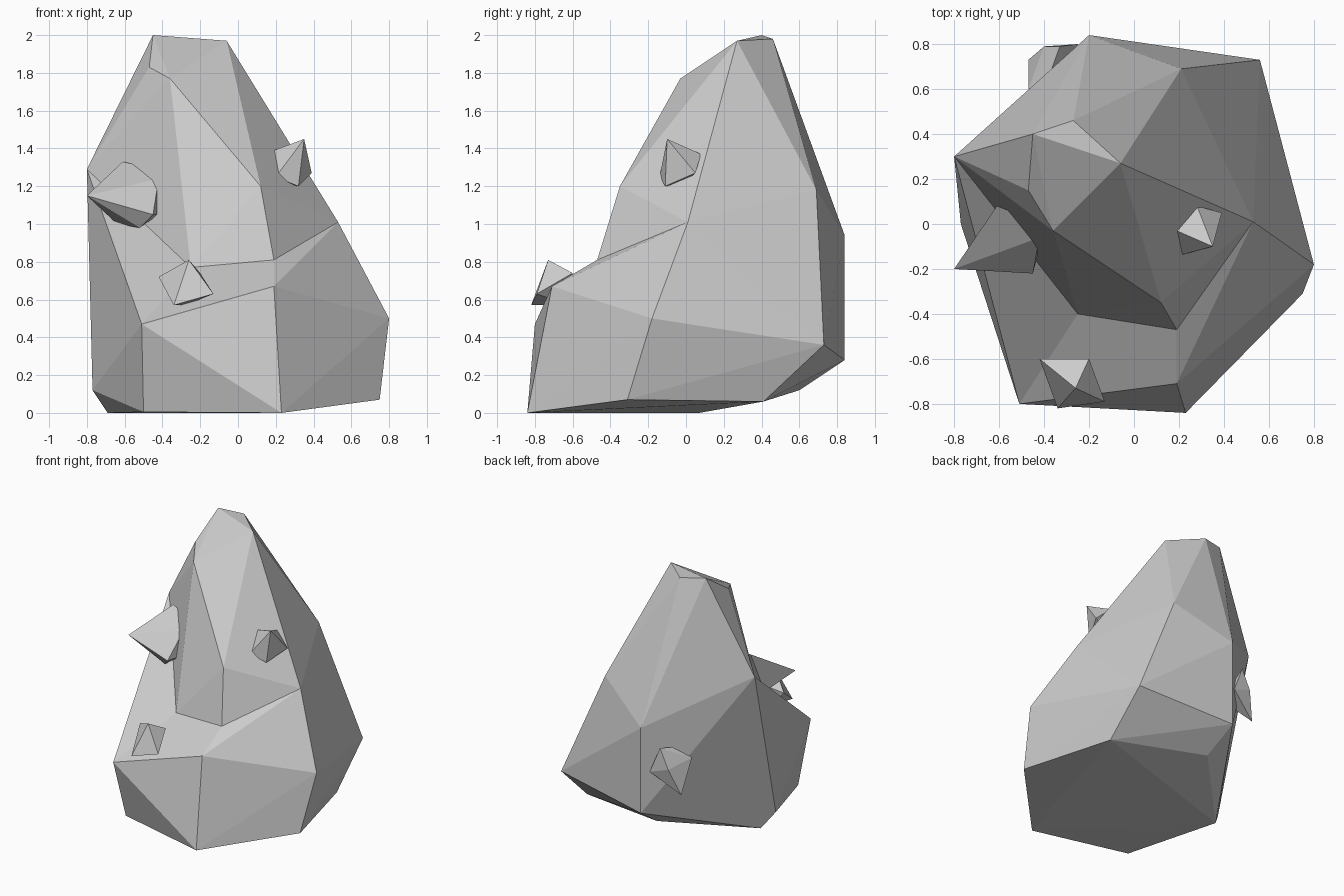
import bpy, bmesh

if "Cube" in bpy.data.objects:
    bpy.data.objects.remove(bpy.data.objects["Cube"])

# Key corners of the boulder, named by letter
V = dict(
    # pointed summit
    A=(-.45, .40, 2.0), B=(-.06, .27, 1.97), C=(-.27, .46, 1.98),
    D=(-.47, .15, 1.83), E=(-.36, -.03, 1.77),
    # front wall and shelf
    F=(.12, -.35, 1.2), G=(.19, -.47, .81), H=(.19, -.71, .67),
    I=(-.51, -.80, .47), J=(-.25, -.40, .77),
    # right side and front base
    K=(.53, .01, 1.01), L=(.80, -.18, .5), M=(.75, -.31, .07),
    N=(.23, -.84, 0), O=(-.50, -.66, .005),
    # left and back
    P=(-.80, .30, 1.29), Q=(.21, .69, 1.18), R=(.56, .73, .36),
    S=(-.20, .84, .94), T=(-.20, .84, .28), U=(-.17, .60, .12),
    V=(.56, .41, .06), W=(-.69, .07, 0), X=(-.77, 0, .12))


def hull(name, points):
    """Faceted stone: the convex hull of a few corner points."""
    bm = bmesh.new()
    for p in points:
        bm.verts.new(p)
    res = bmesh.ops.convex_hull(bm, input=bm.verts)
    junk = {g for g in res["geom_interior"] + res["geom_unused"]
            if isinstance(g, bmesh.types.BMVert)}
    bmesh.ops.delete(bm, geom=list(junk), context='VERTS')
    bmesh.ops.dissolve_limit(bm, angle_limit=.03, verts=bm.verts, edges=bm.edges)
    bmesh.ops.recalc_face_normals(bm, faces=bm.faces)
    me = bpy.data.meshes.new(name)
    bm.to_mesh(me)
    bm.free()
    ob = bpy.data.objects.new(name, me)
    bpy.context.collection.objects.link(ob)
    return ob


# Boulder: tall back mass joined with the front shelf and the left flank
rock = hull("boulder", [V[k] for k in "ABCDEFGJKPQRSTUVWX"])
for name, keys in (("front_shelf", "GHIJKLMNOXWUVR"), ("left_flank", "PJIXT")):
    part = hull(name, [V[k] for k in keys])
    mod = rock.modifiers.new(name, 'BOOLEAN')
    mod.operation, mod.solver, mod.object = 'UNION', 'EXACT', part
    bpy.context.view_layer.objects.active = rock
    bpy.ops.object.modifier_apply(modifier=name)
    bpy.data.objects.remove(part)

# Small pointed stones stuck on the surface
hull("left_spike", [(-.8, -.2, 1.15), (-.61, .08, 1.33), (-.48, .03, 1.30),
                    (-.42, -.06, 1.24), (-.42, -.11, 1.05), (-.45, -.22, 1.05),
                    (-.52, -.15, .98), (-.64, -.05, 1.0)])
hull("shelf_spike", [(-.26, -.73, .81), (-.42, -.6, .72), (-.20, -.6, .74),
                     (-.13, -.79, .63), (-.34, -.82, .57), (-.28, -.62, .57)])
hull("right_spike", [(.35, -.10, 1.45), (.19, -.03, 1.39), (.28, .08, 1.37),
                     (.39, .05, 1.27), (.20, -.14, 1.25), (.32, -.11, 1.2),
                     (.22, 0, 1.22)])
hull("back_spike", [(-.47, .73, .45), (-.33, .79, .80), (-.25, .8, .6),
                    (-.47, .6, .69), (-.40, .79, .65), (-.38, .65, .77),
                    (-.28, .62, .6)])
